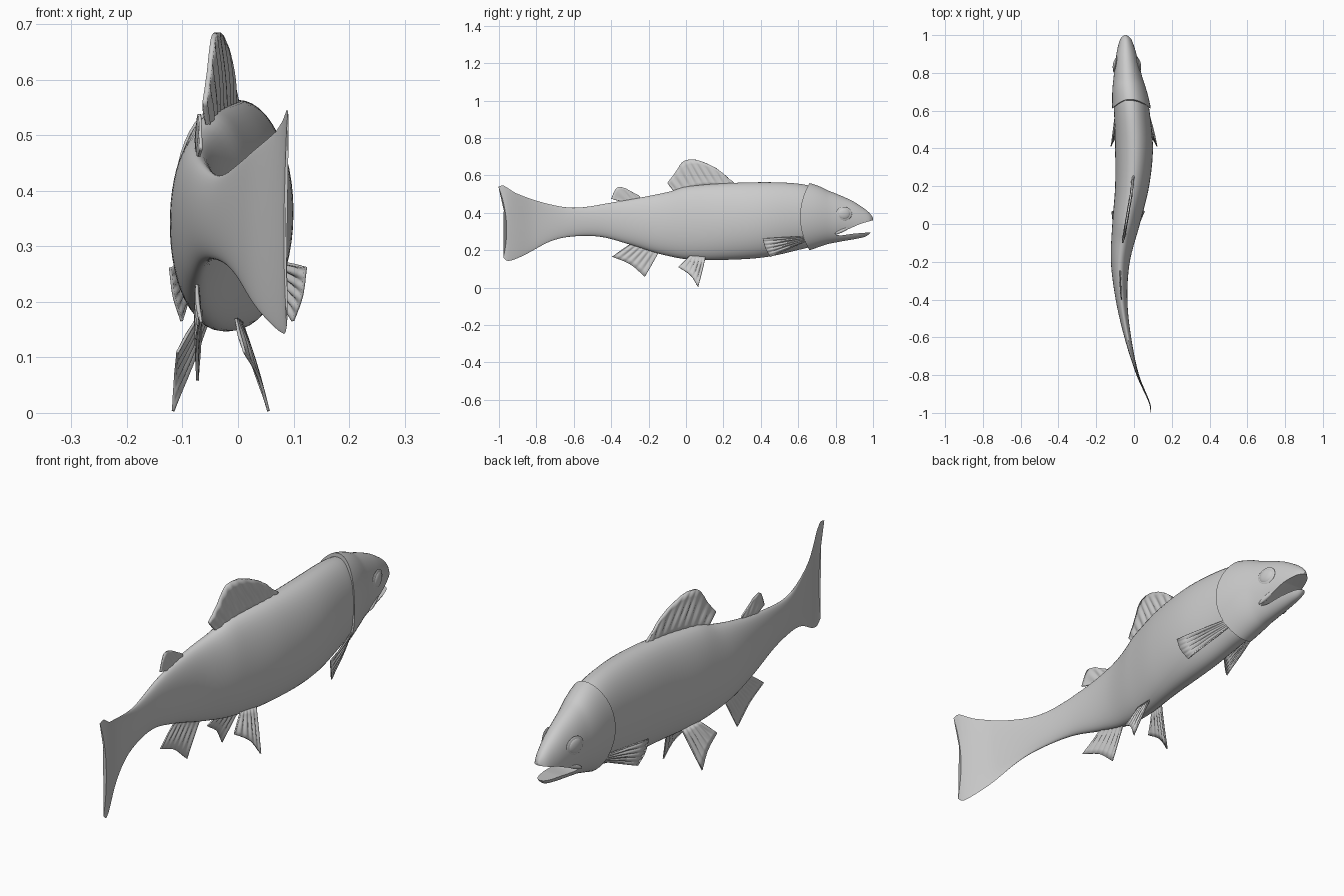
import bpy, bmesh, math
from mathutils import Vector

if "Cube" in bpy.data.objects:
    bpy.data.objects.remove(bpy.data.objects["Cube"])

grey = bpy.data.materials.new("plain_grey")
grey.use_nodes = True
grey.diffuse_color = (0.6, 0.6, 0.6, 1)
grey.node_tree.nodes["Principled BSDF"].inputs["Base Color"].default_value = grey.diffuse_color


def spline(keys, t):
    """Smooth curve through (t, value) keys."""
    t = min(max(t, keys[0][0]), keys[-1][0])
    last = len(keys) - 1
    i = next(k for k in range(last) if t <= keys[k + 1][0])

    def slope(k):
        a, b = keys[max(k - 1, 0)], keys[min(k + 1, last)]
        return (b[1] - a[1]) / (b[0] - a[0])

    (ta, va), (tb, vb) = keys[i], keys[i + 1]
    h = tb - ta
    s = (t - ta) / h
    ease = s * s * (3 - 2 * s)
    return (va + (vb - va) * ease + h * s * (1 - s) ** 2 * slope(i)
            - h * s * s * (1 - s) * slope(i + 1))


# Outline of the swimming fish along its length
SPINE = [(-1, .09), (-.95, .083), (-.8, .02), (-.6, -.033), (-.4, -.066), (-.2, -.072),
         (0, -.042), (.2, -.01), (.4, 0), (.6, -.012), (.8, -.034), (1, -.045)]
TOP = [(-.96, .54), (-.935, .545), (-.89, .507), (-.76, .454), (-.6, .427), (-.4, .454),
       (-.1, .51), (0, .54), (.26, .56), (.55, .56), (.71, .534), (.87, .473), (.95, .425),
       (.985, .395), (1, .372)]
BOTTOM = [(-.96, .16), (-.935, .142), (-.865, .17), (-.73, .245), (-.62, .272), (-.46, .272),
          (-.3, .23), (-.14, .18), (.02, .15), (.26, .15), (.44, .165), (.63, .208),
          (.82, .245), (.92, .263), (.97, .278), (1, .31)]
WIDTH = [(-.96, .003), (-.8, .007), (-.6, .018), (-.4, .031), (-.2, .05), (0, .073),
         (.2, .09), (.4, .1), (.6, .094), (.7, .088), (.8, .072), (.9, .053), (.95, .04),
         (.985, .026), (1, .008)]


def spine(y):
    return spline(SPINE, y)


def finish(name, bm, angle=35):
    bmesh.ops.recalc_face_normals(bm, faces=bm.faces)
    mesh = bpy.data.meshes.new(name)
    bm.to_mesh(mesh)
    bm.free()
    mesh.materials.append(grey)
    ob = bpy.data.objects.new(name, mesh)
    bpy.context.collection.objects.link(ob)
    smooth(ob, angle)
    return ob


def smooth(ob, angle=35):
    bpy.ops.object.select_all(action="DESELECT")
    ob.select_set(True)
    bpy.context.view_layer.objects.active = ob
    bpy.ops.object.shade_smooth_by_angle(angle=math.radians(angle))


def loft(name, stations, swell, shear, sides=48):
    """Skin elliptical rings; swell grows a ring, shear bends it lengthwise."""
    bm = bmesh.new()
    rings = []
    for y in stations:
        top, low = spline(TOP, y), spline(BOTTOM, y)
        grow = swell(y)
        ring = []
        for k in range(sides):
            a = math.tau * k / sides
            u = math.sin(a)
            yy = y + shear(y, u)
            x = spine(yy) + (spline(WIDTH, y) + grow) * math.cos(a)
            ring.append(bm.verts.new((x, yy, (top + low) / 2 + ((top - low) / 2 + grow / 2) * u)))
        rings.append(ring)
    for a, b in zip(rings, rings[1:]):
        for k in range(sides):
            j = (k + 1) % sides
            bm.faces.new((a[k], a[j], b[j], b[k]))
    bm.faces.new(rings[0])
    bm.faces.new(rings[-1])
    return finish(name, bm)


def steps(a, b, n):
    return [a + (b - a) * i / n for i in range(n + 1)]


# Body running into the forked tail
def tail_fork(y, u):
    fade = min(max((-.7 - y) / .25, 0), 1) ** 2
    return -fade * (.03 * u * u + .013 * u)


loft("body_and_tail", [-.96, -.953, -.945] + steps(-.935, .72, 70),
     lambda y: -.15 * max(y - .64, 0), tail_fork)

# Head with a raised, curved gill cover edge
head = loft("head", steps(.61, .95, 24) + [.965, .978, .988, .995, 1],
            lambda y: .009 * max(0, 1 - (y - .61) / .16),
            lambda y, u: .05 * u * u * max(0, 1 - (y - .61) / .15))

# Open mouth cut as a wedge
bm = bmesh.new()
wedge = [(.8, .281), (.84, .3), (.93, .34), (1.05, .375), (1.05, .3), (.9, .289), (.83, .279)]
face = bm.faces.new([bm.verts.new((-.3, y, z)) for y, z in wedge])
side = bmesh.ops.extrude_face_region(bm, geom=[face])["geom"]
bmesh.ops.translate(bm, vec=(.6, 0, 0), verts=[v for v in side if isinstance(v, bmesh.types.BMVert)])
cutter = finish("mouth_cutter", bm)
cutter.hide_render = True
cut = head.modifiers.new("mouth", "BOOLEAN")
cut.operation = "DIFFERENCE"
cut.object = cutter
bpy.context.view_layer.objects.active = head
bpy.ops.object.modifier_apply(modifier=cut.name)
bpy.data.objects.remove(cutter)
smooth(head)


def surface_x(y, z, sign):
    top, low = spline(TOP, y), spline(BOTTOM, y)
    u = (2 * z - top - low) / (top - low)
    return spine(y) + sign * spline(WIDTH, y) * math.sqrt(max(0, 1 - u * u))


def bump(name, y, z, sign, size, tilt=0, sink=0):
    """Flattened ball lying on the flank."""
    turn = sign * .2
    bpy.ops.mesh.primitive_uv_sphere_add(segments=32, ring_count=16, rotation=(tilt, 0, turn),
                                         location=(surface_x(y, z, sign) - sign * sink, y, z))
    ob = bpy.context.object
    ob.name = name
    ob.scale = size
    ob.data.materials.append(grey)
    smooth(ob)


# Eyes and lip plates at the mouth corners
for label, sign in (("left", 1), ("right", -1)):
    bump(label + "_eye", .845, .395, sign, (.012, .034, .03))
    bump(label + "_eye_rim", .845, .395, sign, (.007, .043, .037))
    bump(label + "_lip_plate", .835, .305, sign, (.008, .042, .009), .42, .002)


def fin(name, base, tip, ribs, depth=.003, thick=.005, cols=48, rows=6):
    """Ribbed sheet from a base line to a tip curve, points as (offset, y, z)."""
    def along(points, t):
        n = len(points) - 1
        return Vector([spline([(i / n, p[c]) for i, p in enumerate(points)], t) for c in range(3)])

    bm = bmesh.new()
    grid = []
    for i in range(cols + 1):
        t = i / cols
        a, b = along(base, t), along(tip, t)
        line = []
        for j in range(rows + 1):
            p = a.lerp(b, j / rows)
            wave = depth * math.sin(math.tau * ribs * t) * math.sin(math.pi * j / rows)
            line.append(bm.verts.new((spine(p.y) + p.x + wave, p.y, p.z)))
        grid.append(line)
    for a, b in zip(grid, grid[1:]):
        for j in range(rows):
            bm.faces.new((a[j], b[j], b[j + 1], a[j + 1]))
    ob = finish(name, bm, 50)
    solid = ob.modifiers.new("thickness", "SOLIDIFY")
    solid.thickness = thick
    solid.offset = 0


# Fins on the centre line
fin("dorsal_fin", [(0, .26, .545), (0, .1, .54), (0, -.06, .51)],
    [(0, .255, .56), (0, .165, .635), (0, .075, .677), (0, .02, .684), (0, -.02, .67),
     (0, -.06, .61), (0, -.1, .56)], 9, .004, .009)
fin("adipose_fin", [(0, -.24, .47), (0, -.33, .455)],
    [(0, -.25, .49), (0, -.3, .518), (0, -.335, .534), (0, -.372, .532), (0, -.4, .475)], 3, .002)
fin("anal_fin", [(0, -.14, .2), (0, -.28, .245)],
    [(0, -.22, .058), (0, -.3, .125), (0, -.395, .165)], 6, .003)

# Paired fins
for label, s in (("left", 1), ("right", -1)):
    fin(label + "_pelvic_fin", [(s * .03, .105, .165), (s * .035, .02, .17)],
        [(s * .086, .065, .003), (s * .075, .025, .065), (s * .06, -.04, .11)], 5)
    fin(label + "_pectoral_fin", [(s * .07, .66, .275), (s * .06, .645, .25)],
        [(s * .122, .41, .262), (s * .115, .425, .21), (s * .1, .45, .165)], 5, .004)
